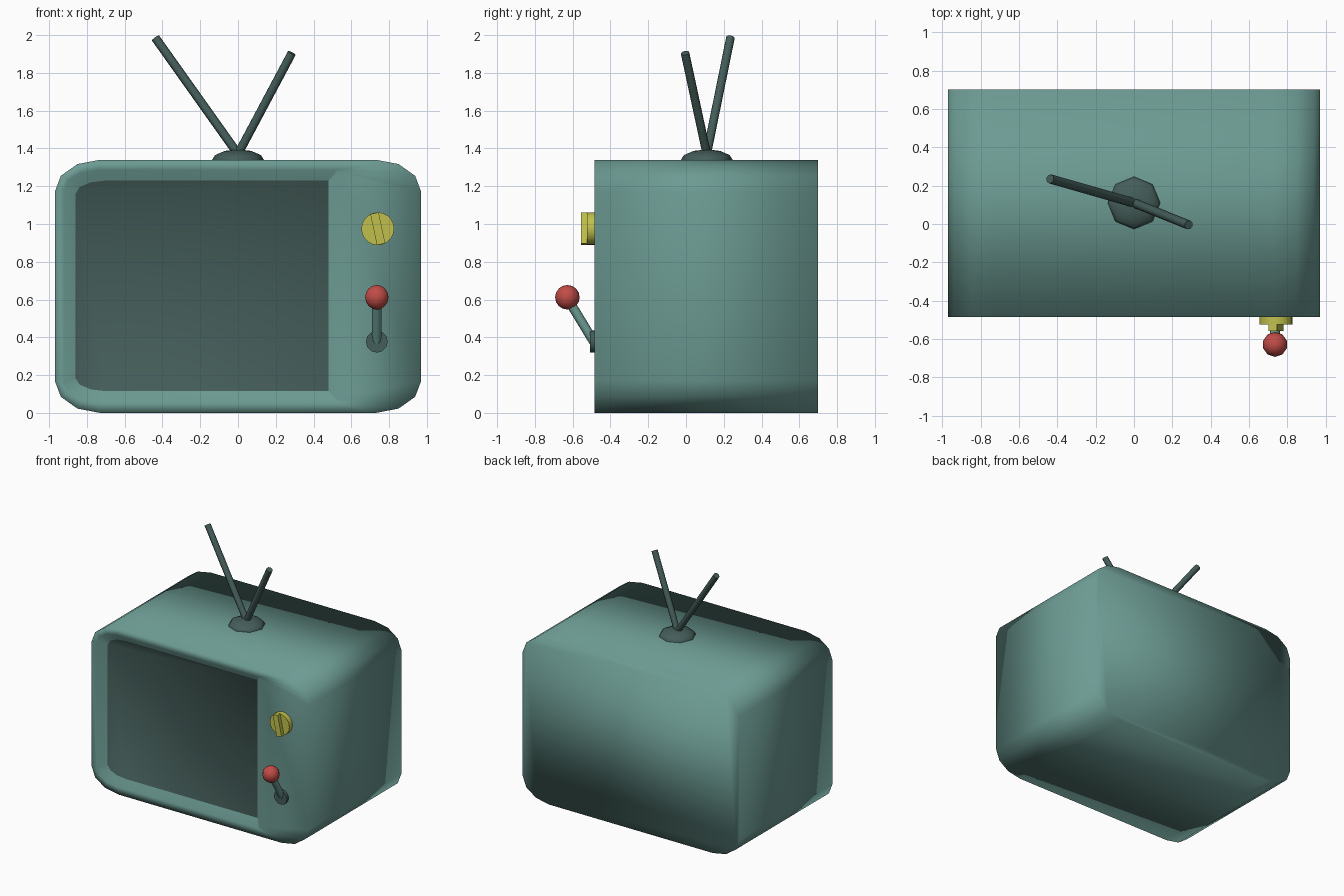
import bpy, bmesh, math
from mathutils import Vector

if "Cube" in bpy.data.objects:
    bpy.data.objects.remove(bpy.data.objects["Cube"])


def material(name, rgb):
    m = bpy.data.materials.new(name)
    m.diffuse_color = (*rgb, 1)
    m.use_nodes = True
    m.node_tree.nodes["Principled BSDF"].inputs["Base Color"].default_value = m.diffuse_color
    return m


TEAL = material("teal", (0.150, 0.325, 0.290))
DARK = material("dark_teal", (0.058, 0.110, 0.100))
YELLOW = material("yellow", (0.53, 0.53, 0.075))
RED = material("red", (0.53, 0.072, 0.062))


def finish(name, mat, angle=50):
    o = bpy.context.object
    o.name = name
    o.data.materials.append(mat)
    bpy.ops.object.shade_smooth_by_angle(angle=math.radians(angle))
    return o


def rod(name, a, b, r, mat, sides=8, angle=50):
    a, b = Vector(a), Vector(b)
    d = b - a
    bpy.ops.mesh.primitive_cylinder_add(vertices=sides, radius=r, depth=d.length, location=(a + b) / 2)
    bpy.context.object.rotation_euler = d.to_track_quat('Z', 'Y').to_euler()
    return finish(name, mat, angle)


def rounded_loop(x0, x1, z0, z1, left, right):
    """Rounded rectangle, four points per corner; left/right are (x, z) radii."""
    pts = []
    for start, cx, cz, r in ((0, x1 - right[0], z1 - right[1], right),
                             (90, x0 + left[0], z1 - left[1], left),
                             (180, x0 + left[0], z0 + left[1], left),
                             (270, x1 - right[0], z0 + right[1], right)):
        for i in range(4):
            t = math.radians(start + 30 * i)
            pts.append((cx + r[0] * math.cos(t), cz + r[1] * math.sin(t)))
    return pts


# Cabinet: back, front, sloped screen rim and recessed screen
outer = rounded_loop(-0.97, 0.97, 0, 1.34, (0.24, 0.17), (0.24, 0.17))
opening = rounded_loop(-0.92, 0.53, 0.06, 1.285, (0.18, 0.10), (0.01, 0.01))
glass = rounded_loop(-0.86, 0.48, 0.115, 1.23, (0.16, 0.07), (0.004, 0.004))
bm = bmesh.new()
rings = [[bm.verts.new((x, y, z)) for x, z in loop]
         for loop, y in ((outer, 0.70), (outer, -0.485), (opening, -0.485), (glass, -0.435))]
for a, b in zip(rings, rings[1:]):
    for i in range(16):
        j = (i + 1) % 16
        bm.faces.new((a[i], a[j], b[j], b[i]))
bm.faces.new(rings[0])
screen = bm.faces.new(rings[-1])
screen.material_index = 1
bmesh.ops.recalc_face_normals(bm, faces=bm.faces)
for f in bm.faces:
    f.smooth = True
mesh = bpy.data.meshes.new("cabinet")
bm.to_mesh(mesh)
bm.free()
mesh.materials.append(TEAL)
mesh.materials.append(DARK)
bpy.context.collection.objects.link(bpy.data.objects.new("cabinet", mesh))

# Tuning knob with a tilted grip bar
rod("knob_disc", (0.74, -0.47, 0.975), (0.74, -0.525, 0.975), 0.087, YELLOW, 20, 40)
bpy.ops.mesh.primitive_cube_add(size=1, location=(0.74, -0.535, 0.975))
bar = bpy.context.object
bar.scale = (0.045, 0.044, 0.168)
bar.rotation_euler = (0, math.radians(-12), 0)
finish("knob_grip", YELLOW, 30)

# Lever with a ball on the end
rod("lever_base", (0.735, -0.47, 0.377), (0.735, -0.508, 0.377), 0.058, DARK, 12)
rod("lever_stick", (0.735, -0.475, 0.355), (0.735, -0.63, 0.61), 0.025, TEAL)
bpy.ops.mesh.primitive_uv_sphere_add(segments=10, ring_count=8, radius=0.065, location=(0.735, -0.628, 0.612))
finish("lever_ball", RED)

# Antenna base: flattened eight-sided dome
bpy.ops.mesh.primitive_uv_sphere_add(segments=8, ring_count=6, radius=1, location=(0, 0.11, 1.335))
bpy.context.object.scale = (0.14, 0.14, 0.06)
finish("antenna_base", DARK, 60)

# Two antenna rods
for name, tip in (("antenna_left", (-0.437, 0.235, 1.985)), ("antenna_right", (0.285, -0.005, 1.905))):
    rod(name, (0, 0.11, 1.37), tip, 0.024, DARK)
